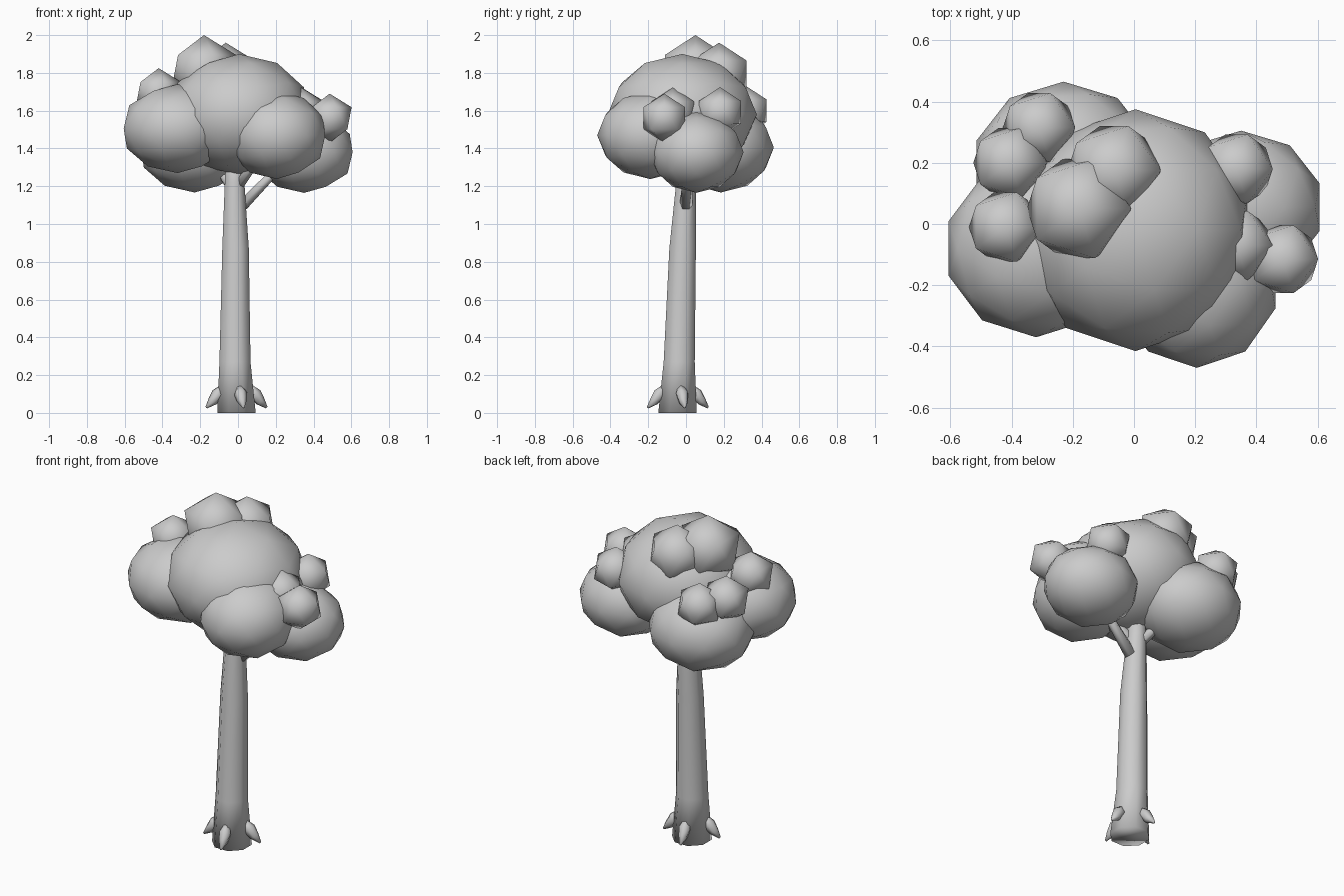
import bpy, bmesh
from math import sin, cos, pi, radians
from mathutils import Vector

if "Cube" in bpy.data.objects:
    bpy.data.objects.remove(bpy.data.objects["Cube"])


def finish(bm, name):
    bmesh.ops.recalc_face_normals(bm, faces=bm.faces[:])
    for f in bm.faces:
        f.smooth = True
    mesh = bpy.data.meshes.new(name)
    bm.to_mesh(mesh)
    bm.free()
    obj = bpy.data.objects.new(name, mesh)
    bpy.context.collection.objects.link(obj)
    return obj


def tube(name, path, sides, level=False):
    """Capped tapering tube through (x, y, z, radius) points."""
    bm = bmesh.new()
    pts = [Vector(p[:3]) for p in path]
    rings = []
    for i, p in enumerate(pts):
        d = pts[min(i + 1, len(pts) - 1)] - pts[max(i - 1, 0)]
        if level:
            d = Vector((0, 0, 1))
        q = Vector((0, 0, 1)).rotation_difference(d)
        r = path[i][3]
        rings.append([bm.verts.new(p + q @ Vector((r * cos(2 * pi * (k + .5) / sides),
                                                   r * sin(2 * pi * (k + .5) / sides), 0)))
                      for k in range(sides)])
    for a, b in zip(rings, rings[1:]):
        for k in range(sides):
            n = (k + 1) % sides
            bm.faces.new((a[k], a[n], b[n], b[k]))
    bm.faces.new(rings[0][::-1])
    bm.faces.new(rings[-1])
    return finish(bm, name)


def clump(name, center, radii, detail):
    """Leaf clump: low-poly icosphere stretched to the given radii."""
    bm = bmesh.new()
    bmesh.ops.create_icosphere(bm, subdivisions=detail, radius=1)
    for v in bm.verts:
        v.co = Vector([c + r * p for c, r, p in zip(center, radii, v.co)])
    return finish(bm, name)


# Trunk
tube("trunk", [(-.008, -.045, 0, .11), (-.016, -.036, .27, .089),
               (-.013, -.018, .87, .076), (-.018, 0, 1.22, .056),
               (-.018, .005, 1.42, .046)], 8, level=True)

# Branches reaching into the crown
tube("branch_right", [(.025, 0, 1.1, .034), (.17, .01, 1.25, .026), (.25, .03, 1.34, .02)], 6)
tube("branch_back", [(-.03, .02, 1.19, .03), (-.1, .09, 1.29, .024), (-.18, .16, 1.38, .02)], 6)
tube("branch_front", [(0, -.01, 1.2, .03), (.07, -.07, 1.3, .026), (.15, -.14, 1.42, .02)], 6)

# Four spur roots around the base
for i in range(4):
    a = radians(13 + 90 * i)
    tube(f"root_{i + 1}", [(-.008 + r * cos(a), -.043 + r * sin(a), z, t)
                           for r, z, t in ((.07, .14, .016), (.1, .1, .035),
                                           (.13, .062, .026), (.164, .028, .006))], 6)

# Large leaf clumps
large = {
    "crown_core": ((.005, -.02, 1.58), (.385, .395, .32)),
    "crown_left": ((-.32, -.08, 1.505), (.3, .29, .235)),
    "crown_front": ((.205, -.19, 1.47), (.27, .28, .232)),
    "crown_right": ((.35, .055, 1.38), (.27, .25, .215)),
    "crown_back": ((-.23, .185, 1.405), (.3, .28, .238)),
}
for name, (center, radii) in large.items():
    clump(name, center, radii, 2)

# Small leaf tufts on top of the crown
tufts = [(-.18, .05, 1.81, .19), (-.065, .175, 1.79, .17),
         (-.42, -.01, 1.692, .133), (-.405, .2, 1.622, .134), (-.31, .315, 1.6, .132),
         (.335, .18, 1.592, .132), (.485, -.115, 1.56, .13), (.335, -.07, 1.59, .132)]
for i, (x, y, z, r) in enumerate(tufts):
    clump(f"leaf_tuft_{i + 1}", (x, y, z), (r, r, r), 1)
